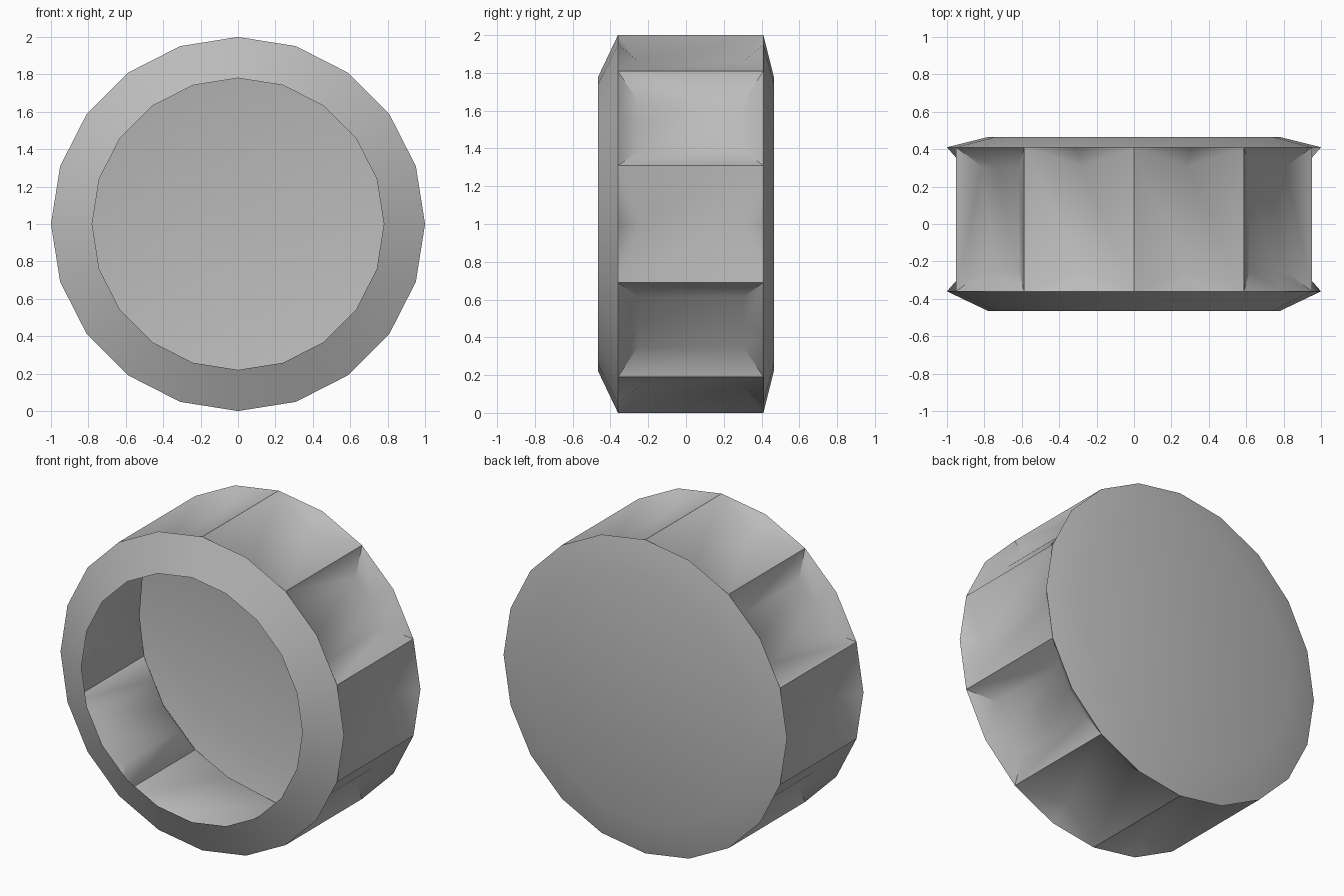
import bpy, bmesh, math

if "Cube" in bpy.data.objects:
    bpy.data.objects.remove(bpy.data.objects["Cube"])

N = 20                       # sides of the wheel
FRONT, BACK = -0.36, 0.41    # y of the tread edges
IN_FRONT, IN_BACK = -0.255, 0.305   # y of the sunken floors
NOTCHES = (1, 7, 11, 17)     # first segment of each two-segment notch
PLAIN = (3, 5, 9, 13, 15, 19)       # first segment of each plain panel

bm = bmesh.new()


def point(deg, r, y):
    a = math.radians(deg)
    return bm.verts.new((r * math.cos(a), y, 1 + r * math.sin(a)))


def ring(r, y):
    return [point(i * 360 / N, r, y) for i in range(N)]


def bridge(a, b, closed=False):
    n = len(a)
    for i in range(n if closed else n - 1):
        j = (i + 1) % n
        bm.faces.new((a[i], a[j], b[j], b[i]))


lip = ring(0.78, -0.465)
front = ring(1.0, FRONT)
back = ring(1.0, BACK)
cap = ring(0.78, 0.465)

# front bevel around the open hole, back bevel and closed back disc
bridge(lip, front, True)
bridge(back, cap, True)
bm.faces.new(cap)

# plain tread panels: two halves each, meeting in a dipped middle line
for k in PLAIN:
    a, m, b = k, (k + 1) % N, (k + 2) % N
    dip_f = point(18 * m, 0.908, IN_FRONT)
    dip_b = point(18 * m, 0.908, IN_BACK)
    bm.faces.new((front[a], front[m], dip_f))
    bm.faces.new((front[m], front[b], dip_f))
    bm.faces.new((back[m], back[a], dip_b))
    bm.faces.new((back[b], back[m], dip_b))
    bm.faces.new((front[a], dip_f, dip_b, back[a]))
    bm.faces.new((dip_f, front[b], back[b], dip_b))

# sunken notches: floor, sloped ends and two sloped walls
for k in NOTCHES:
    spots = [(18 * k + 7.4, 0.897), (18 * k + 18, 0.908), (18 * k + 28.6, 0.897)]
    f_in = [point(a, r, IN_FRONT) for a, r in spots]
    b_in = [point(a, r, IN_BACK) for a, r in spots]
    f_out, b_out = front[k:k + 3], back[k:k + 3]
    bridge(f_out, f_in)
    bridge(f_in, b_in)
    bridge(b_in, b_out)
    bm.faces.new((f_out[0], f_in[0], b_in[0], b_out[0]))
    bm.faces.new((f_out[2], b_out[2], b_in[2], f_in[2]))

# consistent outward normals
bmesh.ops.recalc_face_normals(bm, faces=bm.faces)
disc = max(bm.faces, key=lambda f: f.calc_center_median().y)
if disc.normal.y < 0:
    bmesh.ops.reverse_faces(bm, faces=bm.faces)

mesh = bpy.data.meshes.new("wheel_shell")
bm.to_mesh(mesh)
bm.free()
wheel = bpy.data.objects.new("wheel_shell", mesh)
bpy.context.collection.objects.link(wheel)

grey = bpy.data.materials.new("plain grey")
grey.diffuse_color = (0.5, 0.5, 0.5, 1)
grey.use_nodes = True
grey.node_tree.nodes["Principled BSDF"].inputs["Base Color"].default_value = grey.diffuse_color
mesh.materials.append(grey)

bpy.context.view_layer.objects.active = wheel
wheel.select_set(True)
bpy.ops.object.shade_smooth_by_angle(angle=math.radians(50))
